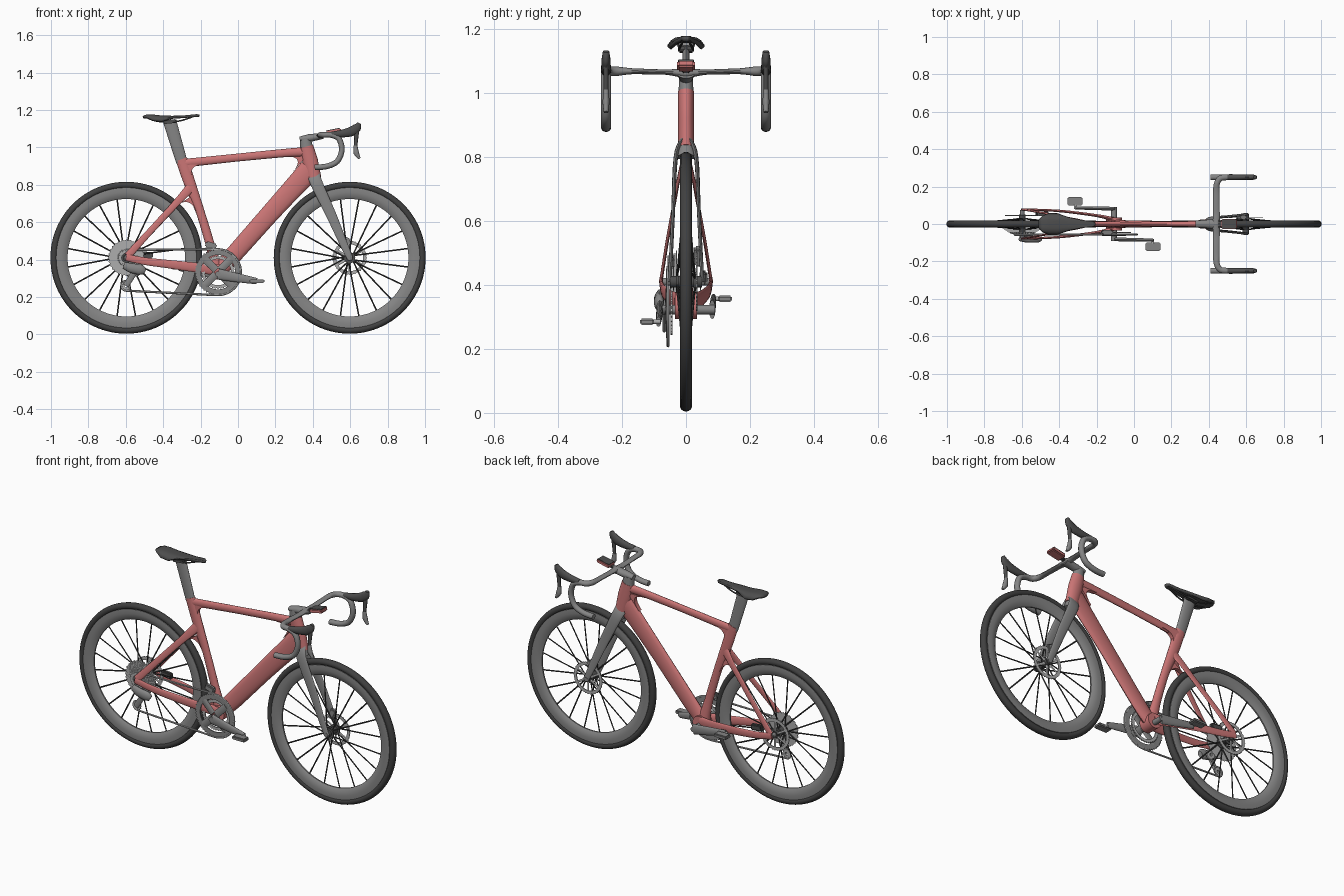
import bpy, bmesh, math
from mathutils import Vector

cube = bpy.data.objects.get("Cube")
if cube:
    bpy.data.objects.remove(cube)


def material(name, *rgb):
    m = bpy.data.materials.new(name)
    m.use_nodes = True
    m.diffuse_color = (*rgb, 1)
    m.node_tree.nodes["Principled BSDF"].inputs["Base Color"].default_value = (*rgb, 1)
    return m


RED = material("frame red", .6, .18, .18)
GREY = material("mid grey", .235, .235, .235)
METAL = material("light metal", .42, .42, .42)
DARK = material("dark grey", .075, .075, .075)
BLACK = material("tyre black", .052, .052, .052)
parts = []


def finish(name, bm, mat):
    bmesh.ops.recalc_face_normals(bm, faces=bm.faces)
    me = bpy.data.meshes.new(name)
    bm.to_mesh(me)
    bm.free()
    me.materials.append(mat)
    ob = bpy.data.objects.new(name, me)
    bpy.context.collection.objects.link(ob)
    parts.append(ob)
    return ob


def loft(bm, pts, sizes, ref=(0, 1, 0), n=14, steps=5, closed=False):
    """Oval tube along a smooth path; sizes are (in-plane, sideways) radii."""
    pts = [Vector(p) for p in pts]
    if isinstance(sizes, tuple):
        sizes = [sizes] * len(pts)
    sizes = [Vector(s) for s in sizes]
    path, last = [], len(pts) - 1
    for i in range(last):
        p, q = pts[i], pts[i + 1]
        o, r = pts[max(i - 1, 0)], pts[min(i + 2, last)]
        for k in range(steps):
            t = k / steps
            c = p + (q - o) * .5 * t + (o - 2.5 * p + 2 * q - .5 * r) * t * t \
                + (1.5 * (p - q) + .5 * (r - o)) * t ** 3 if steps > 1 else p
            path.append((c, sizes[i].lerp(sizes[i + 1], t)))
    if not closed:
        path.append((pts[-1], sizes[-1]))
    rings, side, m = [], Vector(ref), len(path)
    for i, (c, s) in enumerate(path):
        a, b = (i - 1, (i + 1) % m) if closed else (max(i - 1, 0), min(i + 1, m - 1))
        tan = (path[b][0] - path[a][0]).normalized()
        side = (side - tan * side.dot(tan)).normalized()
        up = tan.cross(side)
        rings.append([bm.verts.new(c + up * s.x * math.cos(w) + side * s.y * math.sin(w))
                      for w in (math.tau * j / n for j in range(n))])
    for i in range(m if closed else m - 1):
        A, B = rings[i], rings[(i + 1) % m]
        for j in range(n):
            bm.faces.new((A[j], A[j - 1], B[j - 1], B[j]))
    if not closed:
        bm.faces.new(rings[0])
        bm.faces.new(rings[-1])


def tube(name, mat, pts, sizes, **kw):
    bm = bmesh.new()
    loft(bm, pts, sizes, **kw)
    return finish(name, bm, mat)


def disc(name, mat, x, z, r, y0, y1):
    return tube(name, mat, [(x, y0, z), (x, y1, z)], (r, r), ref=(0, 0, 1), n=32, steps=1)


def lathe(name, mat, x, z, profile, seg=72, tooth=0):
    """Turn a closed (radius, y) profile about an axle; odd steps may be teeth."""
    bm = bmesh.new()
    mean = sum(p[0] for p in profile) / len(profile)
    rings = []
    for i in range(seg):
        w = math.tau * i / seg
        rs = [(r - tooth * (i % 2) * (r > mean), y) for r, y in profile]
        rings.append([bm.verts.new((x + r * math.cos(w), y, z + r * math.sin(w))) for r, y in rs])
    for i in range(seg):
        A, B = rings[i - 1], rings[i]
        for j in range(len(profile)):
            bm.faces.new((A[j - 1], A[j], B[j], B[j - 1]))
    return finish(name, bm, mat)


def plate_ring(name, mat, x, z, r0, r1, y, t, **kw):
    return lathe(name, mat, x, z, [(r0, y - t), (r1, y - t), (r1, y + t), (r0, y + t)], **kw)


def box(name, mat, loc, size, tilt=0):
    bm = bmesh.new()
    bmesh.ops.create_cube(bm, size=1)
    bmesh.ops.scale(bm, vec=size, verts=bm.verts)
    bmesh.ops.bevel(bm, geom=bm.edges[:], offset=min(size) * .25, segments=2, affect='EDGES')
    ob = finish(name, bm, mat)
    ob.location, ob.rotation_euler = loc, (0, tilt, 0)
    return ob


def gusset(name, mat, corner, p, q, half):
    """Concave fillet plate between two tubes that meet at a corner."""
    c, p, q = Vector(corner), Vector(p), Vector(q)
    edge = [c] + [p * (1 - t) ** 2 + c * 2 * t * (1 - t) + q * t * t for t in (k / 8 for k in range(9))]
    bm = bmesh.new()
    A, B = [[bm.verts.new((v.x, y, v.y)) for v in edge] for y in (-half, half)]
    for i in range(len(edge)):
        bm.faces.new((A[i - 1], A[i], B[i], B[i - 1]))
    for ring in (A, B):
        for i in range(1, len(edge) - 1):
            bm.faces.new((ring[0], ring[i], ring[i + 1]))
    return finish(name, bm, mat)


def arms(name, mat, x, z, count, r0, r1, y0, y1, size, twist=0):
    """Radial bars joined in one mesh; twisted inner ends alternate between sides."""
    bm = bmesh.new()
    for i in range(count):
        w = math.tau * (i + .5) / count
        v = w + twist * (1 if i % 4 < 2 else -1)
        loft(bm, [(x + r0 * math.cos(v), y0 * (-1) ** i if twist else y0, z + r0 * math.sin(v)),
                  (x + r1 * math.cos(w), y1, z + r1 * math.sin(w))], size, n=6, steps=1)
    return finish(name, bm, mat)


# Wheels with brake discs
AXLE = .41
for end, x, rotor, reach in (("rear", -.597, .045, .075), ("front", .597, .034, .058)):
    tyre = [(.388 + .018 * math.cos(a), .019 * math.sin(a))
            for a in (math.tau * k / 14 for k in range(14))]
    lathe(end + "_tyre", BLACK, x, AXLE, tyre, seg=96)
    rim = [(.375, .016), (.35, .018), (.325, .012), (.314, .004)]
    lathe(end + "_rim", GREY, x, AXLE, rim + [(r, -y) for r, y in rim[::-1]], seg=96)
    arms(end + "_spokes", BLACK, x, AXLE, 20, .025, .318, .028, 0, (.004, .003), twist=.35)
    disc(end + "_hub", DARK, x, AXLE, .018, -.05, .05)
    for s in (-1, 1):
        disc(end + "_hub_flange", DARK, x, AXLE, .03, s * .024, s * .031)
    plate_ring(end + "_brake_disc", METAL, x, AXLE, .072, .092, rotor, .002, tooth=.004)
    arms(end + "_brake_disc_arms", METAL, x, AXLE, 6, .015, .076, rotor, rotor, (.006, .002))
    disc(end + "_axle", GREY, x, AXLE, .012, -reach, reach)

# Main frame
tube("seat_tube", RED, [(-.302, 0, .937), (-.272, 0, .85), (-.248, 0, .78), (-.2, 0, .65),
                        (-.146, 0, .47), (-.115, 0, .35)],
     [(.031, .014), (.032, .015), (.03, .016), (.023, .015), (.024, .017), (.035, .025)])
tube("top_tube", RED, [(-.31, 0, .913), (-.2, 0, .925), (0, 0, .946), (.25, 0, .97), (.37, 0, .977)],
     [(.024, .013), (.022, .013), (.021, .012), (.022, .014), (.026, .018)])
tube("down_tube", RED, [(.385, 0, .88), (.32, 0, .81), (.17, 0, .645), (-.022, 0, .428), (-.1, 0, .345)],
     [(.062, .02), (.056, .018), (.05, .017), (.047, .019), (.04, .025)])
tube("head_tube", RED, [(.366, 0, 1.005), (.385, 0, .93), (.41, 0, .83)],
     [(.036, .025), (.042, .025), (.036, .025)], n=20)
gusset("head_gusset", RED, (.365, .953), (.255, .952), (.29, .865), .012)
gusset("seat_gusset", RED, (-.27, .908), (-.18, .91), (-.245, .83), .011)
gusset("stay_gusset", RED, (-.255, .735), (-.32, .695), (-.22, .655), .011)
disc("bottom_bracket_shell", RED, -.107, .335, .042, -.034, .034)
for s, side in ((-1, "right"), (1, "left")):
    tube(side + "_seat_stay", RED, [(-.255, s * .008, .785), (-.3, s * .022, .735), (-.36, s * .034, .67),
                                    (-.48, s * .058, .54), (-.59, s * .077, .42)],
         [(.026, .008), (.021, .005), (.018, .005), (.017, .005), (.02, .005)])
    tube(side + "_chain_stay", RED, [(-.11, s * .025, .345), (-.2, s * .045, .355), (-.38, s * .068, .377),
                                     (-.5, s * .075, .392), (-.6, s * .078, .412)],
         [(.032, .012), (.027, .008), (.022, .007), (.02, .006), (.018, .006)])
    # Fork blades
    tube(side + "_fork_blade", GREY, [(.405, s * .01, .85), (.425, s * .032, .797), (.5, s * .04, .635),
                                      (.562, s * .047, .49), (.6, s * .052, .405)],
         [(.034, .01), (.032, .007), (.027, .006), (.021, .006), (.016, .006)])
tube("fork_crown", GREY, [(.405, 0, .85), (.42, 0, .80)], [(.033, .022), (.03, .034)])
box("front_brake_caliper", GREY, (.575, .036, .49), (.035, .022, .06), .4)
box("rear_brake_caliper", DARK, (-.49, .055, .425), (.07, .025, .035), .1)

# Seat post and saddle
tube("seat_post", GREY, [(-.365, 0, 1.14), (-.3, 0, .92)], [(.036, .012), (.03, .012)])
box("saddle_clamp", DARK, (-.365, 0, 1.138), (.07, .05, .02), -.1)
bm = bmesh.new()
rows = []
for x, half, z in ((-.51, .022, 1.168), (-.49, .044, 1.175), (-.455, .058, 1.176), (-.41, .058, 1.171),
                   (-.35, .036, 1.169), (-.28, .021, 1.172), (-.22, .015, 1.178), (-.205, .007, 1.175)):
    rows.append([bm.verts.new((x, half * k / 5, z - .03 * (half * k / .3) ** 4)) for k in range(-5, 6)])
for A, B in zip(rows, rows[1:]):
    for j in range(10):
        bm.faces.new((A[j], B[j], B[j + 1], A[j + 1]))
saddle = finish("saddle", bm, DARK)
shell = saddle.modifiers.new("shell", 'SOLIDIFY')
shell.thickness = .014
for s in (-1, 1):
    tube("saddle_rail", DARK, [(-.48, s * .025, 1.155), (-.42, s * .02, 1.138), (-.32, s * .02, 1.14),
                               (-.23, s * .006, 1.168)], (.004, .004), n=8)

# Stem, handlebar, hoods and levers
tube("headset_spacer", GREY, [(.366, 0, 1.003), (.36, 0, 1.045)], [(.034, .024), (.03, .022)])
tube("stem", GREY, [(.33, 0, 1.045), (.38, 0, 1.05), (.455, 0, 1.062)],
     [(.012, .018), (.021, .022), (.016, .03)])
for s, side in ((-1, "right"), (1, "left")):
    tube(side + "_handlebar", GREY,
         [(.44, 0, 1.062), (.44, s * .06, 1.065), (.44, s * .165, 1.068), (.443, s * .215, 1.068),
          (.462, s * .244, 1.067), (.5, s * .25, 1.066), (.54, s * .25, 1.045), (.555, s * .25, .985),
          (.53, s * .25, .925), (.475, s * .25, .899), (.41, s * .25, .893)],
         [(.018, .02), (.008, .019), (.009, .018)] + [(.015, .016)] * 8, ref=(1, 0, 0))
    tube(side + "_brake_hood", DARK, [(.5, s * .25, 1.07), (.55, s * .25, 1.073), (.605, s * .25, 1.085),
                                      (.635, s * .25, 1.105), (.648, s * .25, 1.13)],
         [(.014, .015), (.02, .016), (.026, .015), (.024, .014), (.009, .01)])
    tube(side + "_lever_base", DARK, [(.632, s * .25, 1.1), (.632, s * .25, 1.05), (.628, s * .25, 1.0)],
         [(.018, .009), (.011, .008), (.008, .008)])
    tube(side + "_lever_blade", GREY, [(.628, s * .25, 1.01), (.633, s * .25, .97), (.65, s * .25, .94)],
         [(.01, .009), (.015, .011), (.006, .007)])
box("computer_mount", DARK, (.462, 0, 1.07), (.04, .025, .012), -.2)
box("computer", RED, (.51, 0, 1.085), (.082, .056, .022), -.2)
box("computer_screen", DARK, (.508, 0, 1.0955), (.074, .05, .004), -.2)

# Crankset and pedals
CX, CZ = -.107, .333
disc("crank_spindle", GREY, CX, CZ - .01, .015, -.092, .09)
plate_ring("large_chainring", GREY, CX, CZ, .092, .125, -.056, .003, seg=96, tooth=.007)
plate_ring("small_chainring", METAL, CX, CZ, .07, .09, -.045, .003, seg=72, tooth=.006)
arms("chainring_spider", GREY, CX, CZ, 4, .015, .1, -.06, -.057, (.02, .006))
for s, side in ((-1, "right"), (1, "left")):
    px, pz = CX - s * .208, CZ - .012 + s * .036
    tube(side + "_crank_arm", GREY, [(CX, s * .082, CZ - .01), ((CX + px) / 2, s * .084, (CZ - .012 + pz) / 2),
                                     (px, s * .086, pz)], [(.03, .01), (.024, .01), (.016, .008)])
    disc(side + "_pedal_axle", METAL, px, pz, .007, s * .08, s * .125)
    box(side + "_pedal", GREY, (px, s * .122, pz), (.08, .045, .02))

# Cassette, derailleurs and chain
RX = -.597
for k in range(8):
    plate_ring("cassette_cog", METAL, RX, AXLE, .025, .098 - .008 * k, -.03 - .0045 * k, .0015,
               seg=56, tooth=.006)
tube("derailleur_body", GREY, [(-.61, -.08, .37), (-.57, -.084, .355), (-.52, -.084, .345), (-.5, -.08, .335)],
     [(.018, .012), (.026, .016), (.028, .016), (.016, .012)])
tube("derailleur_cage", GREY, [(-.545, -.068, .345), (-.6, -.068, .26)], [(.016, .006), (.016, .006)])
for x, z in ((-.55, .34), (-.598, .26)):
    plate_ring("jockey_wheel", METAL, x, z, .008, .026, -.058, .004, seg=24, tooth=.005)
box("front_derailleur", GREY, (-.145, -.045, .475), (.06, .025, .035), .3)


def arc(x, z, r, a0, a1, y, n=8):
    for k in range(n + 1):
        a = math.radians(a0 + (a1 - a0) * k / n)
        yield (x + r * math.cos(a), y, z + r * math.sin(a))


loop = [*arc(CX, CZ, .123, 95, -95, -.056, 14), *arc(-.598, .26, .026, 270, 60, -.057),
        *arc(-.55, .34, .026, 260, 400, -.057, 5), *arc(RX, AXLE, .042, 300, 90, -.056, 6)]
loop.append(loop[0])
tube("chain", METAL, loop, (.006, .005), n=6, steps=1, closed=True)

# Smooth shading with sharp edges kept
bpy.ops.object.select_all(action='DESELECT')
for ob in parts:
    ob.select_set(True)
bpy.context.view_layer.objects.active = parts[0]
bpy.ops.object.shade_smooth_by_angle(angle=math.radians(40))
